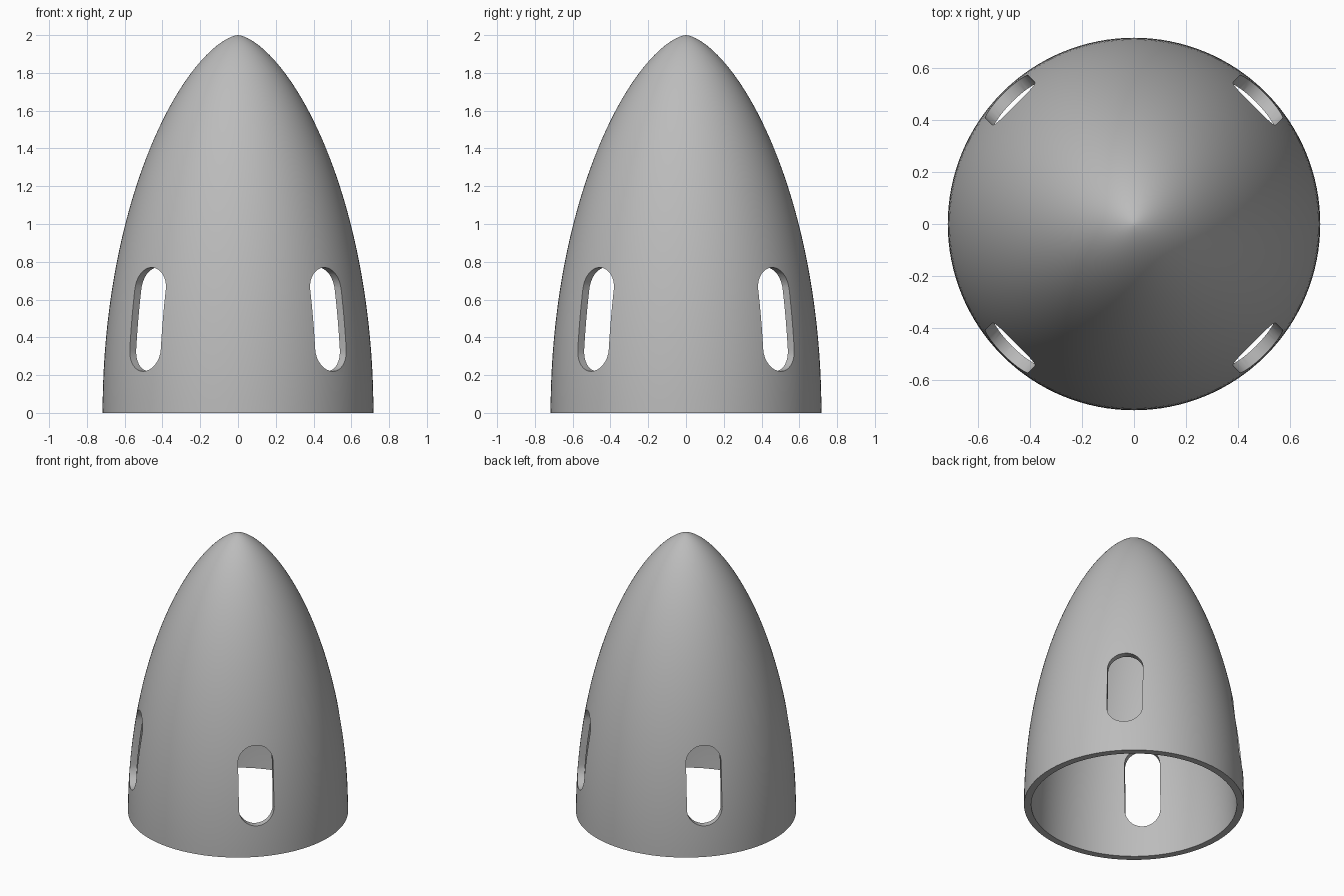
import bpy, bmesh, math
from mathutils import Matrix

cube = bpy.data.objects.get("Cube")
if cube:
    bpy.data.objects.remove(cube, do_unlink=True)

RADIUS, HEIGHT, WALL = 0.717, 2.0, 0.047
RINGS, SIDES = 48, 128

grey = bpy.data.materials.new("light grey")
grey.use_nodes = True
colour = (0.5, 0.5, 0.5, 1)
grey.diffuse_color = colour
grey.node_tree.nodes["Principled BSDF"].inputs["Base Color"].default_value = colour


def make_object(name, bm):
    bmesh.ops.recalc_face_normals(bm, faces=bm.faces)
    mesh = bpy.data.meshes.new(name)
    bm.to_mesh(mesh)
    bm.free()
    mesh.materials.append(grey)
    obj = bpy.data.objects.new(name, mesh)
    bpy.context.collection.objects.link(obj)
    return obj


def cone_profile(radius, height):
    """Blunt bullet curve from the base rim up to the tip."""
    points = []
    for i in range(RINGS + 1):
        z = math.sin(i / RINGS * math.pi / 2)
        points.append((radius * max(0, 1 - z * z) ** 0.64, height * z))
    points[-1] = (0, height)
    return points


# Hollow shell: outer curve, then the inner curve back down to the rim
outline = cone_profile(RADIUS, HEIGHT)[::-1] + cone_profile(RADIUS - WALL, HEIGHT - 0.08)
bm = bmesh.new()
verts = [bm.verts.new((r, 0, z)) for r, z in outline]
edges = [bm.edges.new(pair) for pair in zip(verts, verts[1:])
         if pair != (verts[0], verts[-1]) ]
bmesh.ops.spin(bm, geom=verts + edges, axis=(0, 0, 1), cent=(0, 0, 0),
               angle=math.tau, steps=SIDES, use_merge=True)
bmesh.ops.remove_doubles(bm, verts=bm.verts, dist=0.0001)
shell = make_object("nose_cone_shell", bm)

# Four upright rounded slots on the diagonals
SLOT_LOW, SLOT_HIGH, SLOT_R = 0.22, 0.77, 0.116
bm = bmesh.new()
for k in range(4):
    turn = Matrix.Rotation(math.radians(45 + 90 * k), 4, 'Z')
    ring = []
    for centre, start in ((SLOT_HIGH - SLOT_R, 0), (SLOT_LOW + SLOT_R, math.pi)):
        for i in range(17):
            a = start + math.pi * i / 16
            ring.append(bm.verts.new(turn @ Matrix.Translation(
                (0.4, SLOT_R * math.cos(a), centre + SLOT_R * math.sin(a))).translation))
    face = bm.faces.new(ring)
    side = bmesh.ops.extrude_face_region(bm, geom=[face])
    moved = [v for v in side["geom"] if isinstance(v, bmesh.types.BMVert)]
    bmesh.ops.translate(bm, verts=moved, vec=turn @ Matrix.Translation((0.5, 0, 0)).translation)
cutter = make_object("slot_cutter", bm)
cutter.hide_render = True

cut = shell.modifiers.new("slots", 'BOOLEAN')
cut.operation = 'DIFFERENCE'
cut.solver = 'EXACT'
cut.object = cutter
bpy.ops.object.select_all(action='DESELECT')
bpy.context.view_layer.objects.active = shell
shell.select_set(True)
bpy.ops.object.modifier_apply(modifier=cut.name)
bpy.data.objects.remove(cutter, do_unlink=True)
bpy.ops.object.shade_smooth_by_angle(angle=math.radians(30))
